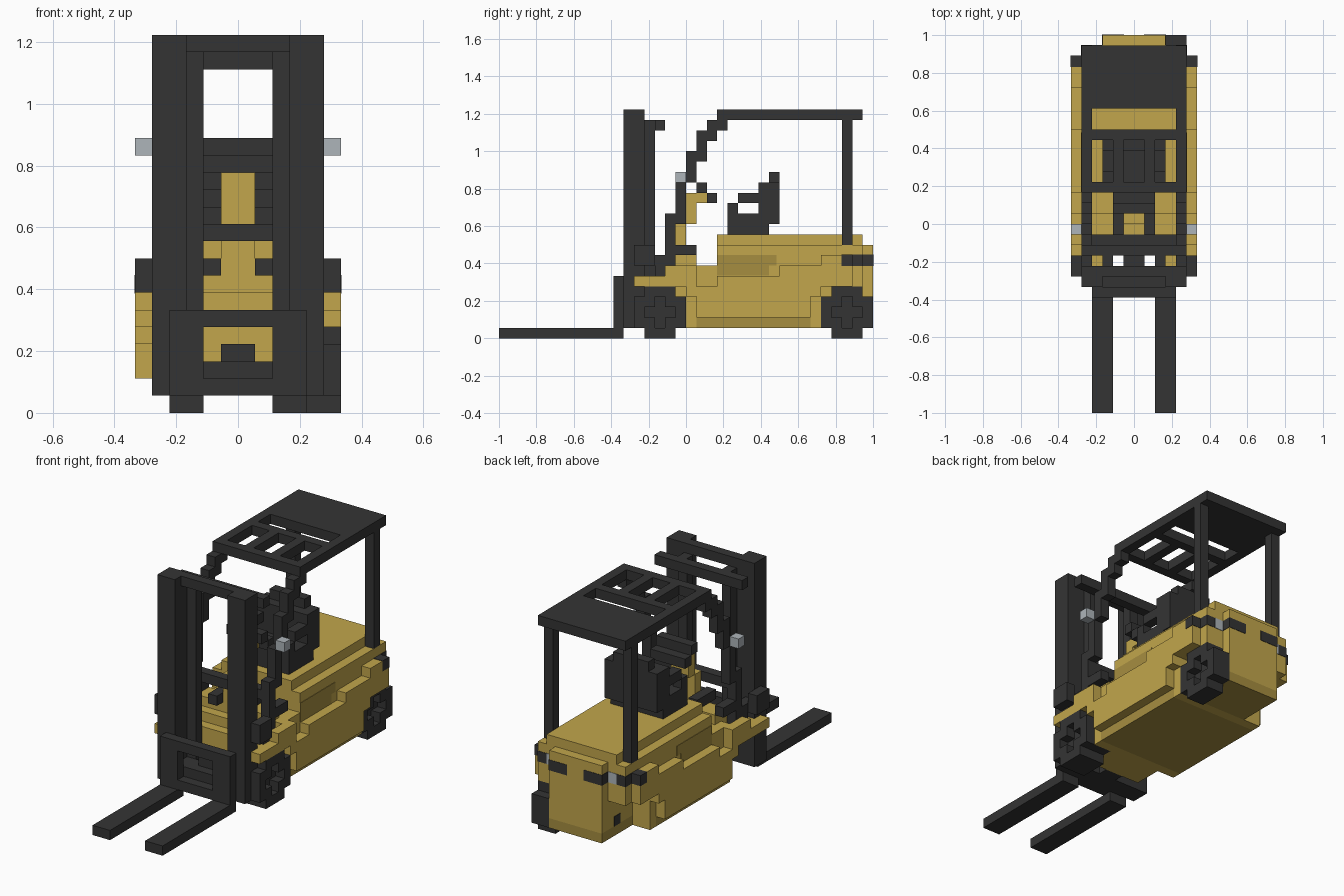
import bpy, bmesh

cube = bpy.data.objects.get("Cube")
if cube:
    bpy.data.objects.remove(cube, do_unlink=True)

U = 2 / 36  # size of one block


def material(name, rgb):
    m = bpy.data.materials.new(name)
    m.use_nodes = True
    col = (*rgb, 1)
    m.diffuse_color = col
    bsdf = next(n for n in m.node_tree.nodes if n.type == 'BSDF_PRINCIPLED')
    bsdf.inputs["Base Color"].default_value = col
    bsdf.inputs["Roughness"].default_value = 0.8
    return m


GOLD = material("gold paint", (0.539, 0.381, 0.072))
SHADE = material("dark gold paint", (0.381, 0.270, 0.051))
DARK = material("charcoal", (0.034, 0.034, 0.034))
SILVER = material("silver", (0.42, 0.46, 0.49))


def blocks(name, mat, boxes, mirror=False, grow=0.0):
    """One object from boxes (x0, x1, y0, y1, z0, z1) in block units."""
    if mirror:
        boxes = boxes + [(-b[1], -b[0], *b[2:]) for b in boxes]
    bm = bmesh.new()
    for x0, x1, y0, y1, z0, z1 in boxes:
        vs = bmesh.ops.create_cube(bm, size=1)["verts"]
        for v in vs:
            v.co.x = (x1 + grow if v.co.x > 0 else x0 - grow) * U
            v.co.y = (y1 + grow if v.co.y > 0 else y0 - grow) * U
            v.co.z = (z1 + grow if v.co.z > 0 else z0 - grow) * U
    me = bpy.data.meshes.new(name)
    bm.to_mesh(me)
    bm.free()
    me.materials.append(mat)
    ob = bpy.data.objects.new(name, me)
    bpy.context.collection.objects.link(ob)
    return ob


def wheel(name, y, x0, x1):
    """Five-block wheel with cut corners and a recessed plus-shaped hub."""
    boxes = [(x0, x1 - 1, y, y + 5, 1, 4), (x0, x1 - 1, y + 1, y + 4, 0, 5)]
    for i in range(5):
        for k in range(5):
            corner = i in (0, 4) and k in (0, 4)
            hub = abs(i - 2) + abs(k - 2) <= 1
            if not corner and not hub:
                boxes.append((x1 - 1, x1, y + i, y + i + 1, k, k + 1))
    blocks(name, DARK, boxes)


# Forks and lift carriage
blocks("fork", DARK, [(2, 4, -18, -6, 0, 1)], mirror=True)
blocks("carriage", DARK, [(-4, 4, -7, -6, 1, 2), (-4, 4, -7, -6, 5, 6),
                          (-4, -2, -7, -6, 2, 5), (2, 4, -7, -6, 2, 5)])

# Mast: outer posts, inner rails, crossbars
blocks("mast_post", DARK, [(3, 5, -6, -4, 1, 22)], mirror=True)
blocks("mast_inner_rail", DARK, [(2, 3, -4, -3, 2, 20)], mirror=True)
blocks("mast_top_bar", DARK, [(-3, 3, -5, -4, 21, 22)])
blocks("mast_rear_bar", DARK, [(-5, 5, -3, -2, 20, 21), (2, 3, -4, -3, 20, 21),
                               (-3, -2, -4, -3, 20, 21)])
blocks("mast_lower_bar", DARK, [(-3, 3, -6, -4, 1, 3), (-1, 1, -5, -3, 1, 4)])

# Chassis and lower body
blocks("chassis", GOLD, [(-3, 3, -3, 0, 1, 5), (-5, 5, 0, 1, 1, 5),
                         (-5, 5, 1, 12, 2, 5), (-5, 5, 12, 13, 1, 5),
                         (-3, 3, 13, 18, 2, 5)])
blocks("lower_side_panel", GOLD, [(5, 6, 1, 12, 2, 4)], mirror=True)
blocks("skirt", SHADE, [(-5, 5, 1, 12, 1, 2), (-3, 3, 13, 18, 1, 2)])

# Stepped cowl and cab floor
blocks("cowl", GOLD, [(-4, 4, -3, 0, 5, 6), (-4, 4, -2, 0, 6, 7),
                      (-5, 5, 0, 3, 5, 7), (-4, 4, -1, 1, 7, 8)])
blocks("front_fender", GOLD, [(3, 6, -5, 0, 5, 6), (5, 6, -2, 1, 6, 7)], mirror=True)

# Upper body and hood
blocks("body", GOLD, [(-5, 5, 3, 17, 5, 9), (-3, 3, 17, 18, 5, 9)])
blocks("hood", GOLD, [(-4, 4, 3, 17, 9, 10)])

# Stepped belt along each side
belt = [(0, 1, 4, 6), (1, 3, 4, 5), (3, 9, 4, 6), (9, 13, 4, 7), (13, 16, 5, 8)]
blocks("side_belt", GOLD, [(5, 6, a, b, 5 if a > 12 else c, d) for a, b, c, d in belt],
       mirror=True)
blocks("side_vent", SHADE, [(4.95, 5.05, 3, 8, 6.02, 8), (4.95, 5.05, 8, 8.7, 7, 8)],
       mirror=True)

# Rear lamps wrapped around the corners
blocks("rear_lamp", DARK, [(4, 5, 15, 17, 7, 8), (1, 3, 17, 18, 7, 8),
                           (5, 6, 15, 16, 7, 8)], mirror=True, grow=0.04)
blocks("rear_lamp_lens", SILVER, [(3.05, 3.95, 16, 17, 7, 8)], mirror=True, grow=0.05)

# Wheels on the left side, axle end on the other
wheel("front_wheel", -5, 3, 6)
wheel("rear_wheel", 13, 3, 5)
blocks("axle_end", DARK, [(-3.05, -2.9, 15, 16, 2, 3)])

# Front lamps beside the mast and pillar feet
blocks("front_lamp", DARK, [(5, 6, -5, -3, 7, 9), (4, 5, -4, -2, 7, 8)], mirror=True)
blocks("pillar_foot", DARK, [(4, 5, -3, -1, 6, 8), (4, 5, -2, 1, 8, 9)], mirror=True)

# Stepped front pillars
steps = [(-2, 8, 12), (-1, 11, 15), (0, 15, 18), (1, 17, 20), (2, 19, 21), (3, 20, 22)]
blocks("front_pillar", DARK, [(4, 5, y, y + 1, a, b) for y, a, b in steps], mirror=True)
blocks("dash_bar", DARK, [(-5, 5, -2, -1, 10, 11)])
blocks("mirror_block", SILVER, [(5, 6, -1, 0, 15, 16)], mirror=True)

# Rear posts and slotted roof
blocks("rear_post", DARK, [(4, 5, 15, 16, 9, 21)], mirror=True)
blocks("roof", DARK, [(-5, 5, 11, 17, 21, 22), (-5, 5, 8, 9, 21, 22),
                      (-5, 5, 3, 4, 21, 22)])
blocks("roof_bars", DARK, [(4, 5, 4, 8, 21, 22), (1, 2, 4, 8, 21, 22),
                           (4, 5, 9, 11, 21, 22)], mirror=True)

# Steering column, wheel and levers
blocks("steering_column", GOLD, [(-1, 1, -1, 0, 8, 11), (-1, 1, 0, 1, 11, 14),
                                 (-1, 1, 1, 2, 13, 14)])
blocks("steering_wheel", DARK, [(-2, 2, 1, 2, 14, 15), (-2, 2, 2, 3, 13, 14)])
blocks("lever", DARK, [(1, 2, -2, 1, 8, 9)], mirror=True)

# Seat with armrests
blocks("seat", DARK, [(-3, 3, 4, 8, 10, 11), (-3, 3, 4, 9, 11, 12),
                      (-3, 3, 7, 9, 12, 15), (-2, 2, 8, 9, 15, 16)])
blocks("armrest", DARK, [(2, 3, 4, 5, 12, 13), (2, 3, 5, 8, 13, 14)], mirror=True)
